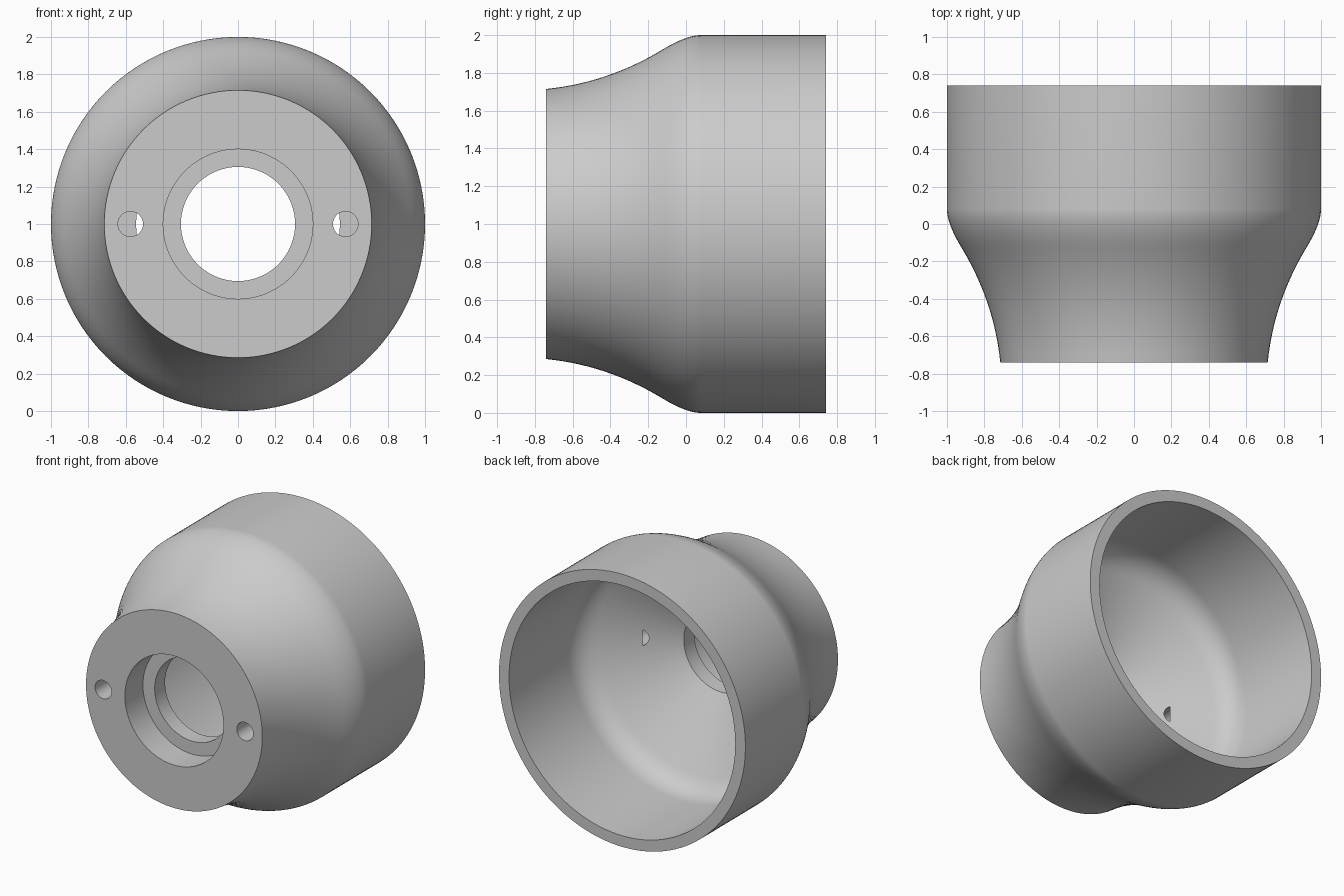
import bpy, bmesh, math
from mathutils import Matrix, Vector

cube = bpy.data.objects.get("Cube")
if cube:
    bpy.data.objects.remove(cube, do_unlink=True)

SIDES = 128
HALF = 0.74            # half length along y
CENTRE = Vector((0, 0, 1))

grey = bpy.data.materials.new("plain grey")
grey.use_nodes = True
colour = (0.6, 0.6, 0.6, 1)
grey.diffuse_color = colour
grey.node_tree.nodes["Principled BSDF"].inputs["Base Color"].default_value = colour


def bend(a, control, b, steps):
    """Points of a quadratic curve between two (radius, y) points."""
    a, c, b = Vector(a), Vector(control), Vector(b)
    ts = [i / steps for i in range(steps + 1)]
    return [(1 - t) ** 2 * a + 2 * t * (1 - t) * c + t * t * b for t in ts]


def make_object(name, bm):
    mesh = bpy.data.meshes.new(name)
    bm.to_mesh(mesh)
    bm.free()
    obj = bpy.data.objects.new(name, mesh)
    bpy.context.collection.objects.link(obj)
    mesh.materials.append(grey)
    return obj


def lathe(name, profile):
    """Spin a closed (radius, y) profile around the y axis."""
    bm = bmesh.new()
    verts = [bm.verts.new((r, y, CENTRE.z)) for r, y in profile]
    edges = [bm.edges.new((v, verts[i - 1])) for i, v in enumerate(verts)]
    bmesh.ops.spin(bm, geom=verts + edges, cent=CENTRE, axis=(0, 1, 0),
                   angle=math.tau, steps=SIDES, use_merge=True)
    bmesh.ops.remove_doubles(bm, verts=bm.verts, dist=0.00001)
    bmesh.ops.recalc_face_normals(bm, faces=bm.faces)
    return make_object(name, bm)


# Bell-shaped housing: flared neck, rounded shoulder, open cup, stepped bore
outside = bend((0.715, -HALF), (0.747, -0.418), (0.92, -0.13), 14)
outside += bend((0.92, -0.13), (1, 0), (1, 0.08), 10)[1:]
inside = bend((0.918, 0.07), (0.918, -0.065), (0.80, -0.131), 10)
bore = [(0.305, -0.41), (0.305, -0.53), (0.40, -0.53), (0.40, -HALF)]
housing = lathe("bell_housing",
                outside + [(1, HALF), (0.918, HALF)] + inside + bore)

# Two blind screw holes that break into the cone of the cup
bottom = -0.275
front = -HALF - 0.1
bm = bmesh.new()
for side in (-1, 1):
    place = Matrix.Translation((side * 0.575, (front + bottom) / 2, CENTRE.z))
    bmesh.ops.create_cone(bm, cap_ends=True, segments=48, radius1=0.067,
                          radius2=0.067, depth=bottom - front,
                          matrix=place @ Matrix.Rotation(math.pi / 2, 4, 'X'))
cutter = make_object("screw_hole_cutter", bm)
cutter.hide_render = True

cut = housing.modifiers.new("screw holes", 'BOOLEAN')
cut.operation = 'DIFFERENCE'
cut.solver = 'EXACT'
cut.object = cutter

bpy.ops.object.select_all(action='DESELECT')
housing.select_set(True)
bpy.context.view_layer.objects.active = housing
bpy.ops.object.modifier_apply(modifier=cut.name)
bpy.data.objects.remove(cutter, do_unlink=True)
bpy.ops.object.shade_smooth_by_angle(angle=math.radians(30))
